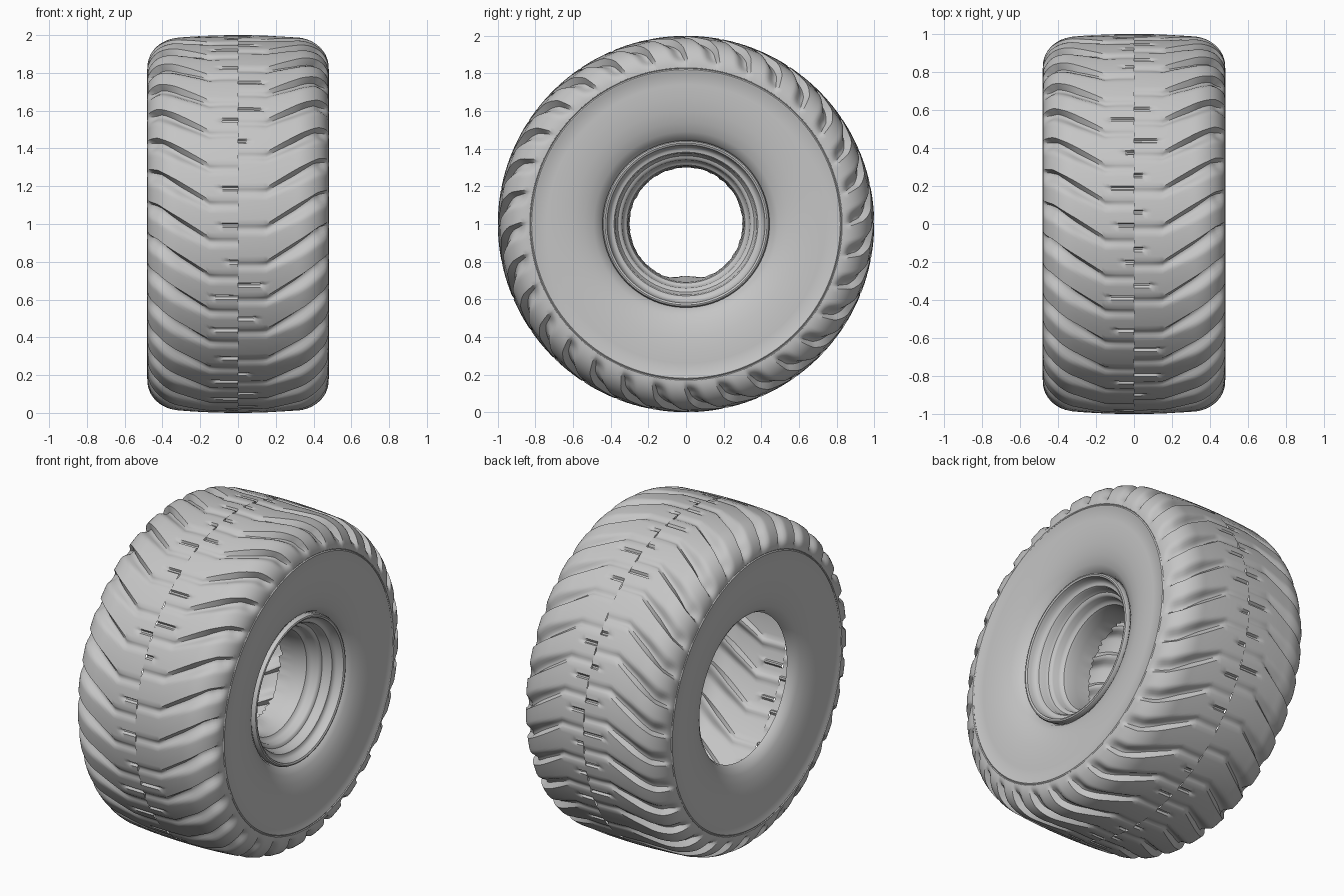
import bpy, bmesh, math, random

if "Cube" in bpy.data.objects:
    bpy.data.objects.remove(bpy.data.objects["Cube"])

random.seed(4)
LUGS = 32
PITCH = 2 * math.pi / LUGS
# sample positions across one lug, dense at the steep wall of the groove
PHASES = [0, .05, .1, .16, .22, .29, .37, .46, .55, .62, .65, .70, .75, .87]

rubber = bpy.data.materials.new("grey_rubber")
rubber.diffuse_color = (0.56, 0.56, 0.56, 1)
rubber.use_nodes = True
rubber.node_tree.nodes["Principled BSDF"].inputs["Base Color"].default_value = rubber.diffuse_color


def smooth(a, b, v):
    t = min(max((v - a) / (b - a), 0), 1)
    return t * t * (3 - 2 * t)


def ring_point(x, r, ang):
    return (x, -r * math.sin(ang), 1 + r * math.cos(ang))


def skin(name, rows, angle=35):
    """Join closed rings of points into a smooth surface."""
    bm = bmesh.new()
    rings = [[bm.verts.new(p) for p in row] for row in rows]
    n = len(rings[0])
    for a, b in zip(rings, rings[1:]):
        for j in range(n):
            k = (j + 1) % n
            bm.faces.new((a[j], a[k], b[k], b[j]))
    mesh = bpy.data.meshes.new(name)
    bm.to_mesh(mesh)
    bm.free()
    mesh.materials.append(rubber)
    ob = bpy.data.objects.new(name, mesh)
    bpy.context.collection.objects.link(ob)
    bpy.ops.object.select_all(action='DESELECT')
    ob.select_set(True)
    bpy.context.view_layer.objects.active = ob
    bpy.ops.object.shade_smooth_by_angle(angle=math.radians(angle))
    return ob


def lathe(name, profile, n=128, angle=35):
    return skin(name, [[ring_point(x, r, 2 * math.pi * j / n) for j in range(n)]
                       for x, r in profile], angle)


def crown(s):
    """Tread cross-section at arc distance s: x, radius, normal x, normal r."""
    if s <= .3:
        return s, 1 - .012 * (s / .3) ** 2, 0.0, 1.0
    t = min((s - .3) / .17, math.pi / 2)
    return .3 + .18 * math.sin(t), .83 + .158 * math.cos(t), math.sin(t), math.cos(t)


S_END = .3 + .17 * math.pi / 2


def sweep(s):
    """Chevron shape: flat middle, slanted arm, softer curl on the shoulder."""
    return -.64 * (max(0, min(s, .43) - .15)) - .32 * max(0, s - .43)


def groove(p, s):
    width = .28 + .24 * smooth(.1, .4, s)
    wall = smooth(0, .1, p)
    ramp = 1 - smooth(.16, width, p)
    depth = .009 + .027 * smooth(.08, .36, s)
    return depth * wall * ramp * (1 - smooth(S_END - .09, S_END - .01, s))


# Tread: two chevron halves, staggered along the centre seam
def tread_half(name, side, stagger):
    slots = [random.choice((0, .06, .1, .14)) for _ in range(LUGS)]
    steps = 30
    rows = []
    for i in range(steps + 1):
        s = S_END * i / steps
        x, r, nx, nr = crown(s)
        row = []
        for lug in range(LUGS):
            for p in PHASES:
                d = groove(p, s)
                if .62 < p < .72 and slots[lug] > 0:      # short centre slot
                    d += .014 * (1 - smooth(slots[lug] - .03, slots[lug] + .02, s))
                ang = (lug + p + stagger) * PITCH + sweep(s)
                row.append(ring_point(side * (x - nx * d), r - nr * d, ang))
        rows.append(row)
    if side < 0:
        rows.reverse()
    skin(name, rows, 40)


tread_half("tread_right", 1, 0)
tread_half("tread_left", -1, .35)

# Sidewalls: thin raised bead line, then dished in toward the hub
wall = [(.48, .832), (.476, .826), (.481, .820), (.481, .814), (.477, .808),
        (.478, .74), (.475, .67), (.467, .60), (.453, .54), (.433, .49),
        (.41, .455), (.38, .44)]
lathe("sidewall_right", wall)
lathe("sidewall_left", [(-x, r) for x, r in reversed(wall)])

# Rim: rolled lip and stepped barrel that stops inside the tyre
rim = [(.385, .440), (.415, .444), (.427, .438), (.430, .430), (.425, .420),
       (.405, .415), (.385, .408), (.375, .396), (.373, .382), (.365, .376),
       (.335, .372), (.320, .362), (.316, .348), (.305, .340), (.270, .336),
       (.255, .326), (.248, .314), (.230, .308), (.17, .304), (.12, .302), (.08, .300)]
N = 128
rows = []
for x, r in rim:
    row = []
    for j in range(N):
        ang = 2 * math.pi * j / N
        rr, xx = r, x
        if x < .13:                                       # small bulge at the bottom
            rr -= .025 * math.exp(-((ang - math.pi) / .22) ** 2)
        if x < .09:                                       # ragged inner edge
            xx += random.uniform(-.012, .012)
            rr += random.uniform(-.003, .003)
        row.append(ring_point(xx, rr, ang))
    rows.append(row)
skin("rim_barrel", rows, 40)
